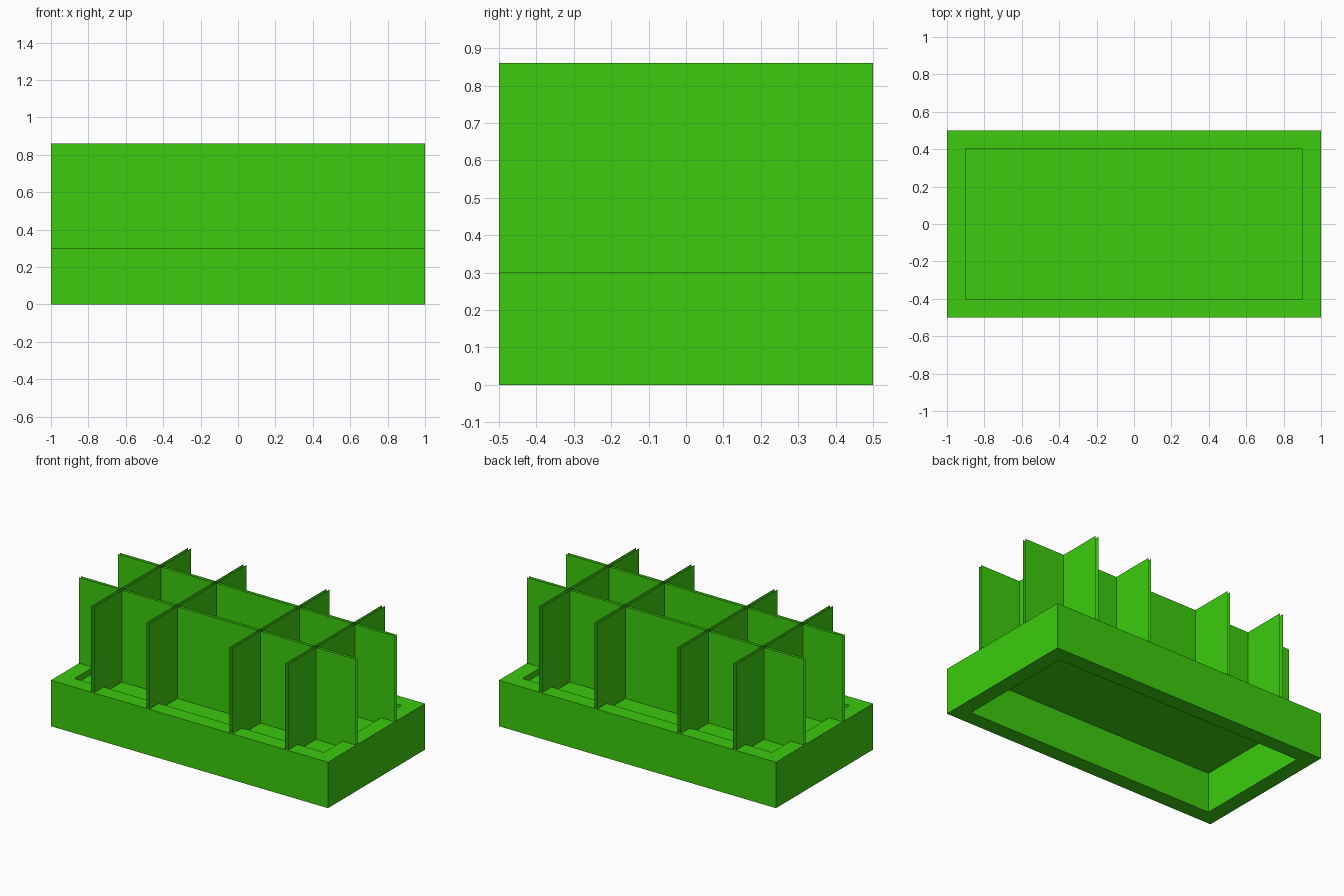
import bpy
import bmesh

LEFTOVER = bpy.data.objects.get("Cube")
if LEFTOVER:
    bpy.data.objects.remove(LEFTOVER, do_unlink=True)

# Overall sizes
HALF_X, HALF_Y = 1.0, 0.5
RIM, RIM_TOP = 0.1, 0.3
FLOOR_Z, TOP_Z = 0.26, 0.86
GAP = 0.01

green = bpy.data.materials.new("leaf green")
green.use_nodes = True
COLOUR = (0.045, 0.597, 0.004, 1.0)
green.diffuse_color = COLOUR
green.node_tree.nodes["Principled BSDF"].inputs["Base Color"].default_value = COLOUR


def finish(bm, name):
    """Turn a bmesh into a named green object."""
    mesh = bpy.data.meshes.new(name)
    bm.to_mesh(mesh)
    bm.free()
    mesh.materials.append(green)
    obj = bpy.data.objects.new(name, mesh)
    bpy.context.collection.objects.link(obj)
    return obj


def rectangle(bm, inset, z):
    """Corner vertices of the planter outline, inset and at height z."""
    x, y = HALF_X - inset, HALF_Y - inset
    return [bm.verts.new((sx * x, sy * y, z))
            for sx, sy in ((-1, -1), (1, -1), (1, 1), (-1, 1))]


def divider(name, along_x, offset):
    """Two thin open sheets standing back to back across the whole bed."""
    bm = bmesh.new()
    reach = HALF_X if along_x else HALF_Y
    for side in (-1, 1):
        across = offset + side * GAP
        corners = []
        for run, z in ((-reach, FLOOR_Z), (reach, FLOOR_Z), (reach, TOP_Z), (-reach, TOP_Z)):
            corners.append(bm.verts.new((run, across, z) if along_x else (across, run, z)))
        face = bm.faces.new(corners)
        face.normal_update()
        if face.normal[1 if along_x else 0] * side < 0:
            face.normal_flip()
    return finish(bm, name)


# Hollow rectangular frame: outer wall, rim, inner wall, underside
bm = bmesh.new()
rings = [rectangle(bm, inset, z)
         for inset, z in ((0, 0), (0, RIM_TOP), (RIM, RIM_TOP), (RIM, 0))]
for r in range(4):
    low, high = rings[r], rings[(r + 1) % 4]
    for i in range(4):
        j = (i + 1) % 4
        bm.faces.new((low[i], low[j], high[j], high[i]))
bmesh.ops.recalc_face_normals(bm, faces=bm.faces[:])
finish(bm, "planter_frame")

# Sunken bed, a single sheet
bm = bmesh.new()
bm.faces.new(rectangle(bm, RIM, FLOOR_Z))
finish(bm, "planter_bed")

# Long plant sheets
for name, y in (("front", -0.2), ("back", 0.2)):
    divider(name + "_long_sheet", True, y)

# Cross plant sheets, a pair in each half
for side, centre in (("right", -0.5), ("left", 0.5)):
    for k, x in enumerate((centre - 0.2, centre + 0.2), 1):
        divider(f"{side}_cross_sheet_{k}", False, x)
